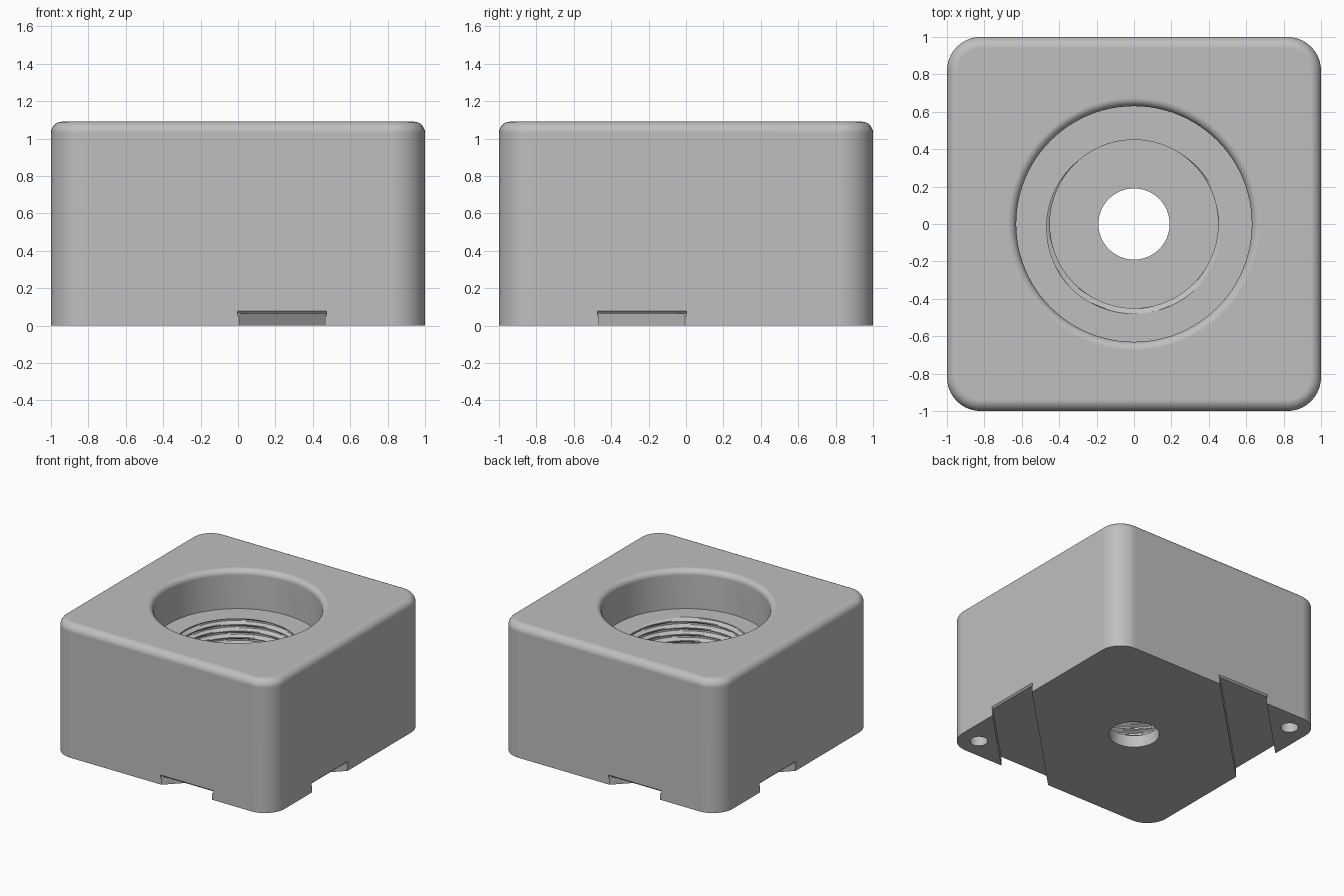
import bpy, bmesh, math
from mathutils import Matrix

if "Cube" in bpy.data.objects:
    bpy.data.objects.remove(bpy.data.objects["Cube"])

HEIGHT = 1.09
SEGMENTS = 96


def loft(name, rings):
    """Closed solid through a stack of equal-length point rings."""
    bm = bmesh.new()
    loops = [[bm.verts.new(p) for p in ring] for ring in rings]
    n = len(loops[0])
    for low, high in zip(loops, loops[1:]):
        for i in range(n):
            j = (i + 1) % n
            bm.faces.new((low[i], low[j], high[j], high[i]))
    bm.faces.new(loops[0][::-1])
    bm.faces.new(loops[-1])
    return finish(name, bm)


def finish(name, bm):
    bmesh.ops.recalc_face_normals(bm, faces=bm.faces)
    mesh = bpy.data.meshes.new(name)
    bm.to_mesh(mesh)
    bm.free()
    obj = bpy.data.objects.new(name, mesh)
    bpy.context.collection.objects.link(obj)
    return obj


def box(name, matrix):
    bm = bmesh.new()
    bmesh.ops.create_cube(bm, size=1, matrix=matrix)
    return finish(name, bm)


def circle(radius, z, x=0, y=0, n=SEGMENTS):
    return [(x + radius * math.cos(2 * math.pi * i / n),
             y + radius * math.sin(2 * math.pi * i / n), z) for i in range(n)]


def rounded_square(inset, z, corner=0.18, steps=10):
    centre, radius = 1 - corner, corner - inset
    points = []
    for q, (sx, sy) in enumerate(((1, 1), (-1, 1), (-1, -1), (1, -1))):
        for i in range(steps + 1):
            a = math.pi / 2 * (q + i / steps)
            points.append((sx * centre + radius * math.cos(a),
                           sy * centre + radius * math.sin(a), z))
    return points


# Block with rounded upright corners and a rounded top edge
fillet = 0.06
rings = [rounded_square(0, 0)]
for i in range(9):
    a = math.pi / 2 * i / 8
    rings.append(rounded_square(fillet * (1 - math.cos(a)),
                                HEIGHT - fillet + fillet * math.sin(a)))
block = loft("housing_block", rings)
cutters = []

# Wide counterbore with a rounded mouth
mouth = 0.045
rings = [circle(0.63, 0.77)]
for i in range(7):
    a = math.pi / 2 * i / 6
    rings.append(circle(0.63 + mouth * (1 - math.cos(a)),
                        HEIGHT - mouth + mouth * math.sin(a)))
rings.append(circle(0.63 + mouth, HEIGHT + 0.1))
cutters.append(loft("counterbore_cutter", rings))

# Threaded bore: radius follows a helical trapezoid groove
pitch, z_low, z_high, rows = 0.054, 0.10, 0.79, 104
rings = []
for k in range(rows + 1):
    z = z_low + (z_high - z_low) * k / rows
    ring = []
    for i in range(SEGMENTS):
        a = 2 * math.pi * i / SEGMENTS
        phase = (z / pitch - i / SEGMENTS) % 1
        groove = min(1, max(0, 4 * (0.40 - abs(phase - 0.5))))
        r = 0.45 + 0.03 * groove
        ring.append((r * math.cos(a), r * math.sin(a), z))
    rings.append(ring)
cutters.append(loft("thread_cutter", rings))

# Small hole through the floor
cutters.append(loft("floor_hole_cutter", [circle(0.19, -0.1), circle(0.19, 0.2)]))

# Diagonal channels, corner pin holes and chamfered channel mouths, at two opposite corners
channel_top = 0.065
for s in (1, -1):
    d = s * 1.235 / 2
    cutters.append(box("channel_cutter",
                       Matrix.Translation((d, -d, channel_top - 0.1))
                       @ Matrix.Rotation(math.pi / 4, 4, 'Z')
                       @ Matrix.Diagonal((3, 0.46 / math.sqrt(2), 0.2, 1))))
    cutters.append(loft("pin_hole_cutter",
                        [circle(0.068, -0.1, s * 0.83, -s * 0.83, 32),
                         circle(0.068, 0.4, s * 0.83, -s * 0.83, 32)]))
    bar = Matrix.Rotation(math.pi / 4, 4, 'X') @ Matrix.Diagonal((0.475, 0.018, 0.018, 1))
    cutters.append(box("front_chamfer_cutter",
                       Matrix.Translation((s * 0.235, -s, channel_top)) @ bar))
    cutters.append(box("side_chamfer_cutter",
                       Matrix.Translation((s, -s * 0.235, channel_top))
                       @ Matrix.Rotation(math.pi / 2, 4, 'Z') @ bar))

# Cut everything out of the block
bpy.context.view_layer.objects.active = block
block.select_set(True)
for cutter in cutters:
    cutter.hide_render = True
    mod = block.modifiers.new(cutter.name, 'BOOLEAN')
    mod.operation = 'DIFFERENCE'
    mod.solver = 'EXACT'
    mod.object = cutter
    bpy.ops.object.modifier_apply(modifier=mod.name)
for cutter in cutters:
    bpy.data.objects.remove(cutter)

# Plain grey finish, smooth fillets with flat faces kept flat
grey = bpy.data.materials.new("plain_grey")
grey.diffuse_color = (0.52, 0.52, 0.52, 1)
grey.use_nodes = True
grey.node_tree.nodes["Principled BSDF"].inputs["Base Color"].default_value = grey.diffuse_color
block.data.materials.clear()
block.data.materials.append(grey)
bpy.ops.object.shade_smooth_by_angle(angle=math.radians(30))
weighted = block.modifiers.new("flat_face_normals", 'WEIGHTED_NORMAL')
weighted.keep_sharp = True
